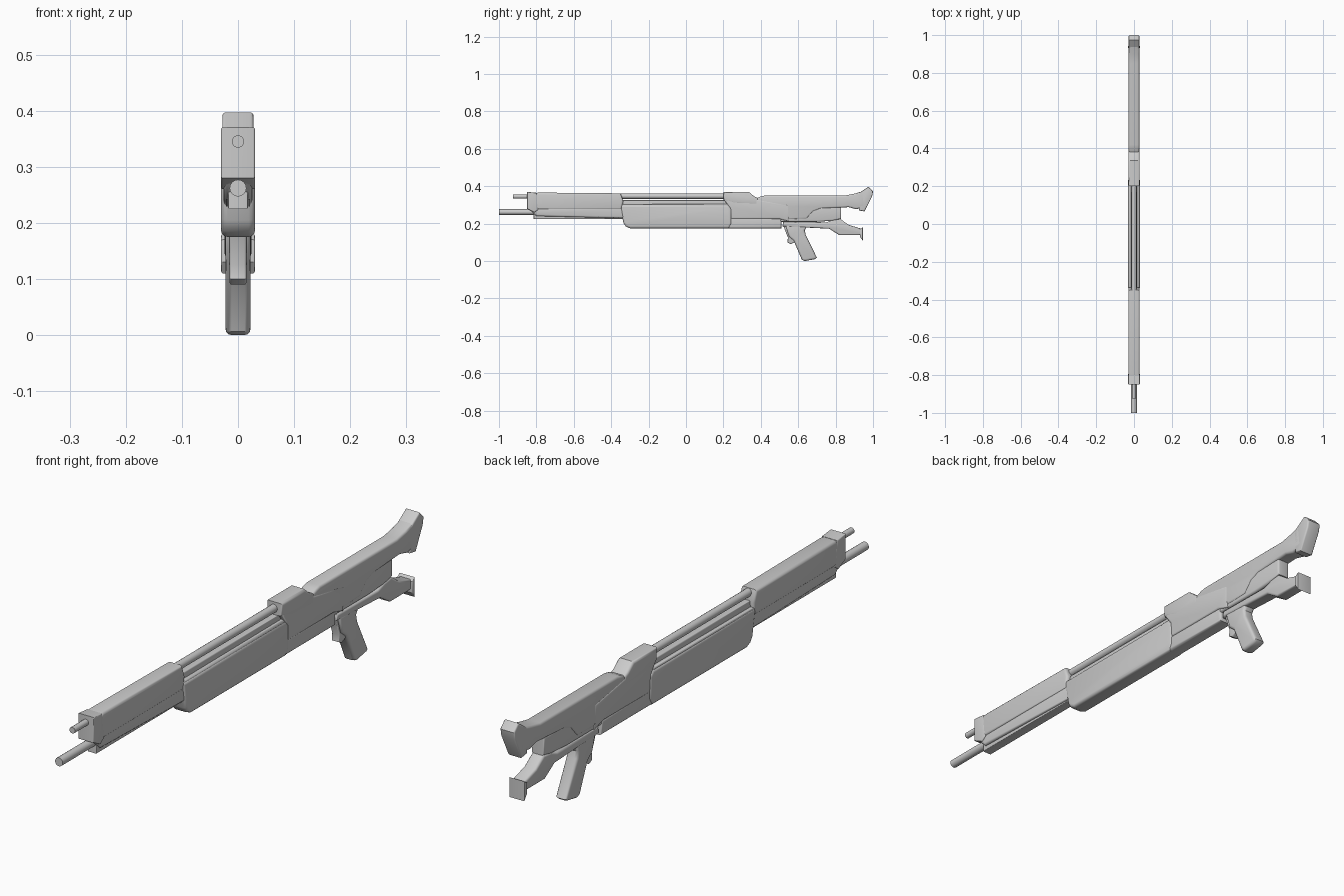
import bpy, bmesh, math
from mathutils import Matrix


def finish(name, bm):
    bmesh.ops.recalc_face_normals(bm, faces=bm.faces)
    me = bpy.data.meshes.new(name)
    bm.to_mesh(me)
    bm.free()
    ob = bpy.data.objects.new(name, me)
    bpy.context.collection.objects.link(ob)
    bpy.ops.object.select_all(action='DESELECT')
    bpy.context.view_layer.objects.active = ob
    ob.select_set(True)
    bpy.ops.object.shade_smooth_by_angle(angle=math.radians(35))
    return ob


def slab(name, profile, half, bevel=0.0, seg=3):
    """Side profile (y, z) extruded across x, with rounded side rims."""
    bm = bmesh.new()
    face = bm.faces.new([bm.verts.new((-half, y, z)) for y, z in profile])
    ext = bmesh.ops.extrude_face_region(bm, geom=[face])
    for v in ext['geom']:
        if isinstance(v, bmesh.types.BMVert):
            v.co.x = half
    if bevel:
        rims = [e for e in bm.edges if abs(e.verts[0].co.x - e.verts[1].co.x) < 1e-6]
        bmesh.ops.bevel(bm, geom=rims, offset=bevel, segments=seg, profile=0.5,
                        affect='EDGES', clamp_overlap=True)
    return finish(name, bm)


def rod(name, y0, y1, z, r):
    bm = bmesh.new()
    mat = Matrix.Translation((0, (y0 + y1) / 2, z)) @ Matrix.Rotation(math.pi / 2, 4, 'X')
    bmesh.ops.create_cone(bm, cap_ends=True, segments=16, radius1=r, radius2=r,
                          depth=y1 - y0, matrix=mat)
    return finish(name, bm)


# Barrels and rails
rod("upper_barrel", -0.925, -0.33, 0.345, 0.011)
rod("lower_barrel", -1.0, -0.3, 0.262, 0.015)
rod("upper_rail", -0.36, 0.22, 0.347, 0.014)
slab("flat_rail", [(-0.36, 0.295), (-0.36, 0.325), (0.22, 0.325), (0.22, 0.295)], 0.015, 0.004)

# Front shroud, its collar and the keel below
slab("front_shroud", [(-0.81, 0.275), (-0.81, 0.362), (-0.79, 0.366), (-0.35, 0.362),
                      (-0.335, 0.32), (-0.345, 0.275)], 0.030, 0.010)
slab("muzzle_collar", [(-0.85, 0.28), (-0.85, 0.37), (-0.80, 0.365), (-0.79, 0.275),
                       (-0.81, 0.26)], 0.0305, 0.004)
slab("shroud_underside", [(-0.83, 0.27), (-0.81, 0.29), (-0.32, 0.29), (-0.32, 0.228),
                          (-0.80, 0.24)], 0.026, 0.010)
slab("barrel_keel", [(-0.815, 0.225), (-0.815, 0.26), (-0.32, 0.26), (-0.32, 0.225)], 0.018, 0.003)

# Large handguard
slab("handguard", [(-0.35, 0.29), (-0.335, 0.205), (-0.322, 0.185), (-0.30, 0.175),
                   (0.23, 0.175), (0.245, 0.20), (0.245, 0.28), (0.225, 0.30),
                   (-0.345, 0.30)], 0.0305, 0.013)
slab("handguard_lip", [(-0.355, 0.285), (-0.35, 0.303), (0.22, 0.305), (0.24, 0.285)], 0.027, 0.006)
slab("handguard_tail", [(0.22, 0.175), (0.22, 0.235), (0.51, 0.23), (0.51, 0.175)], 0.027, 0.010)

# Receiver: raised front cover and long body
slab("receiver_cover", [(0.20, 0.325), (0.20, 0.37), (0.335, 0.37), (0.365, 0.345),
                        (0.385, 0.335), (0.385, 0.30), (0.26, 0.305)], 0.030, 0.009)
slab("receiver_body", [(0.20, 0.33), (0.38, 0.33), (0.55, 0.30), (0.55, 0.21),
                       (0.50, 0.225), (0.24, 0.225), (0.235, 0.285)], 0.0295, 0.008)
slab("rear_body", [(0.50, 0.21), (0.50, 0.29), (0.83, 0.29), (0.83, 0.225), (0.78, 0.215),
                   (0.70, 0.21)], 0.025, 0.008)

# Stock with raised butt
slab("stock", [(0.38, 0.31), (0.375, 0.335), (0.40, 0.345), (0.42, 0.35), (0.85, 0.35),
               (0.90, 0.36), (0.95, 0.375), (0.96, 0.29), (0.91, 0.277), (0.87, 0.288),
               (0.72, 0.28), (0.68, 0.265), (0.645, 0.225), (0.55, 0.222), (0.525, 0.25),
               (0.50, 0.285), (0.43, 0.30)], 0.028, 0.009)
slab("butt_pad", [(0.92, 0.36), (0.975, 0.397), (1.0, 0.372), (0.995, 0.345), (0.955, 0.265),
                  (0.925, 0.27)], 0.028, 0.006)

# Lower frame, rear brace and plate
slab("lower_frame", [(0.515, 0.185), (0.52, 0.21), (0.75, 0.207), (0.785, 0.22), (0.825, 0.225),
                     (0.87, 0.193), (0.94, 0.172), (0.94, 0.138), (0.82, 0.138),
                     (0.765, 0.173)], 0.024, 0.008)
slab("rear_plate", [(0.93, 0.17), (0.945, 0.18), (0.945, 0.11), (0.93, 0.13)], 0.0305, 0.003)

# Grip and trigger
slab("grip", [(0.53, 0.195), (0.65, 0.19), (0.635, 0.165), (0.64, 0.14), (0.70, 0.018),
              (0.69, 0.010), (0.635, 0.0), (0.62, 0.006), (0.575, 0.11), (0.55, 0.13)],
     0.0225, 0.011)
slab("trigger", [(0.52, 0.19), (0.565, 0.19), (0.59, 0.105), (0.56, 0.09), (0.542, 0.10),
                 (0.545, 0.125)], 0.015, 0.004)
